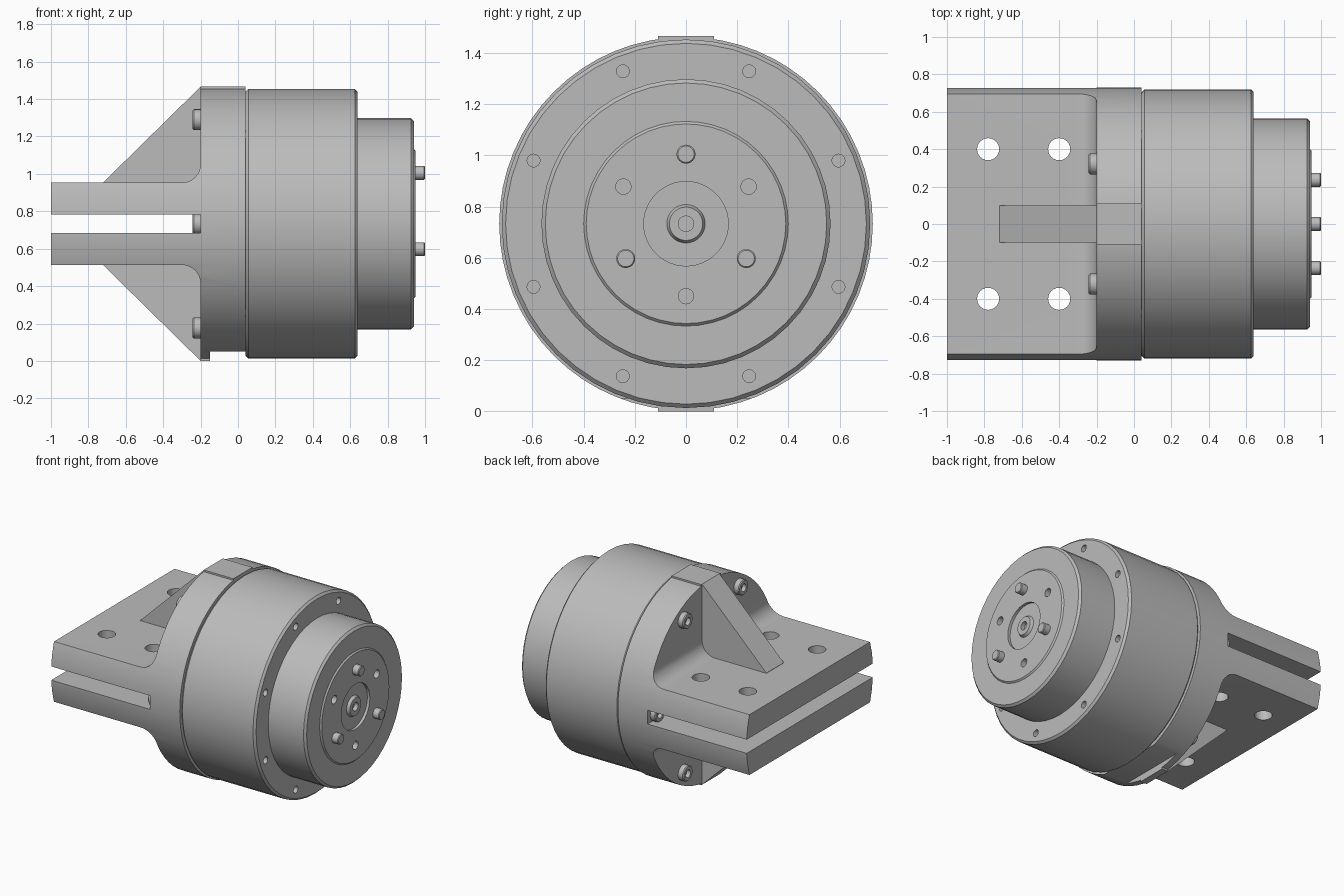
import bpy, bmesh, math
from mathutils import Matrix, Vector

if "Cube" in bpy.data.objects:
    bpy.data.objects.remove(bpy.data.objects["Cube"])

AXIS = 0.733      # height of the main axis, which runs along x
RADIUS = 0.73     # outer radius of the bracket

grey = bpy.data.materials.new("machined grey")
grey.use_nodes = True
grey.diffuse_color = (0.5, 0.5, 0.5, 1)
grey.node_tree.nodes["Principled BSDF"].inputs["Base Color"].default_value = (0.5, 0.5, 0.5, 1)


def finish(name, bm):
    bmesh.ops.recalc_face_normals(bm, faces=bm.faces)
    mesh = bpy.data.meshes.new(name)
    bm.to_mesh(mesh)
    bm.free()
    mesh.materials.append(grey)
    obj = bpy.data.objects.new(name, mesh)
    bpy.context.collection.objects.link(obj)
    return obj


def activate(obj):
    bpy.ops.object.select_all(action='DESELECT')
    obj.select_set(True)
    bpy.context.view_layer.objects.active = obj


def smooth(obj):
    activate(obj)
    bpy.ops.object.shade_smooth_by_angle(angle=math.radians(30))


def lathe(name, profile, y=0, z=0, steps=48):
    """Turn (x, radius) points about an x-parallel line offset from the axis."""
    bm = bmesh.new()
    verts = [bm.verts.new((x, 0, r)) for x, r in profile]
    edges = [bm.edges.new(pair) for pair in zip(verts, verts[1:])]
    bmesh.ops.spin(bm, geom=verts + edges, cent=(0, 0, 0), axis=(1, 0, 0),
                   angle=2 * math.pi, steps=steps)
    bmesh.ops.remove_doubles(bm, verts=bm.verts, dist=0.0005)
    bmesh.ops.translate(bm, verts=bm.verts, vec=(0, y, AXIS + z))
    return finish(name, bm)


def prism(name, outline, half_width):
    """Extrude an (x, height above axis) outline across y."""
    bm = bmesh.new()
    face = bm.faces.new([bm.verts.new((x, -half_width, AXIS + z)) for x, z in outline])
    new = bmesh.ops.extrude_face_region(bm, geom=[face])["geom"]
    moved = [v for v in new if isinstance(v, bmesh.types.BMVert)]
    bmesh.ops.translate(bm, verts=moved, vec=(0, 2 * half_width, 0))
    return finish(name, bm)


def drills(name, centres, radius, depth, direction):
    """One cutter made of several separate cylinders."""
    bm = bmesh.new()
    turn = Vector((0, 0, 1)).rotation_difference(Vector(direction)).to_matrix().to_4x4()
    for centre in centres:
        bmesh.ops.create_cone(bm, cap_ends=True, segments=24, radius1=radius, radius2=radius,
                              depth=depth, matrix=Matrix.Translation(centre) @ turn)
    return finish(name, bm)


def carve(obj, cutter, operation='DIFFERENCE'):
    cutter.hide_render = True
    mod = obj.modifiers.new("carve", 'BOOLEAN')
    mod.operation = operation
    mod.solver = 'EXACT'
    mod.object = cutter
    activate(obj)
    bpy.ops.object.modifier_apply(modifier=mod.name)
    bpy.data.objects.remove(cutter)


def ring(count, radius, start):
    angles = [math.radians(start) + 2 * math.pi * i / count for i in range(count)]
    return [(radius * math.cos(a), radius * math.sin(a)) for a in angles]


# Housing with stepped output face, raised disc and recessed hub
housing = lathe("housing", [
    (0.04, 0), (0.04, 0.705), (0.055, 0.72), (0.625, 0.72), (0.64, 0.705),
    (0.64, 0.565), (0.925, 0.565), (0.94, 0.55), (0.94, 0.4), (0.95, 0.39),
    (0.95, 0.165), (0.93, 0.165), (0.93, 0.075), (0.95, 0.065),
    (0.95, 0.03), (0.92, 0.03), (0.92, 0)])
carve(housing, drills("rim_holes", [(0.64, y, AXIS + z) for y, z in ring(8, 0.645, 22.5)],
                      0.025, 0.1, (1, 0, 0)))
carve(housing, drills("face_holes", [(0.95, y, AXIS + z) for y, z in
                                     ((-0.245, 0.145), (0.245, 0.145), (0, -0.283))],
                      0.03, 0.08, (1, 0, 0)))
smooth(housing)

# Output pins
for i, (y, z) in enumerate(ring(3, 0.272, 90)):
    smooth(lathe(f"output_pin_{i + 1}", [(0.92, 0), (0.92, 0.037), (0.995, 0.037),
                                         (1.0, 0.032), (1.0, 0)], y, z, 24))

# Bracket: twin plates, filleted into a flange, trimmed to a round outline
half = [(-0.2, 0.05), (-1, 0.05), (-1, 0.22)]
for i in range(9):
    a = math.pi / 2 * i / 8
    half.append((-0.3 + 0.1 * math.sin(a), 0.32 - 0.1 * math.cos(a)))
half += [(-0.2, 0.9), (0.04, 0.9)]
bracket = prism("bracket", half + [(x, -z) for x, z in reversed(half)], 0.9)
carve(bracket, lathe("trim", [(-1.2, 0), (-1.2, RADIUS), (0.2, RADIUS), (0.2, 0)], steps=64),
      'INTERSECT')
carve(bracket, drills("mount_holes", [(x, y, AXIS) for x in (-0.78, -0.4) for y in (-0.4, 0.4)],
                      0.059, 0.8, (0, 0, 1)))
carve(bracket, prism("notch", [(-0.15, -0.9), (0.1, -0.9), (0.1, -0.683), (-0.15, -0.683)], 0.6))
smooth(bracket)

# Gussets and the small flats they run into
for name, side, end in (("upper", 1, 0.04), ("lower", -1, -0.15)):
    prism(f"{name}_gusset", [(-0.72, 0.21 * side), (-0.72, 0.222 * side),
                             (-0.2, 0.733 * side), (-0.19, 0.7 * side),
                             (-0.19, 0.21 * side)], 0.1)
    prism(f"{name}_flat", [(-0.2, 0.66 * side), (-0.2, 0.733 * side),
                           (end, 0.733 * side), (end, 0.66 * side)], 0.11)

# Socket screws on the flange
for i, (y, z) in enumerate(ring(6, 0.643, 0)):
    smooth(lathe(f"flange_screw_{i + 1}", [(-0.19, 0), (-0.19, 0.056), (-0.236, 0.056),
                                           (-0.242, 0.05), (-0.242, 0.028),
                                           (-0.212, 0.028), (-0.212, 0)], y, z, 24))
